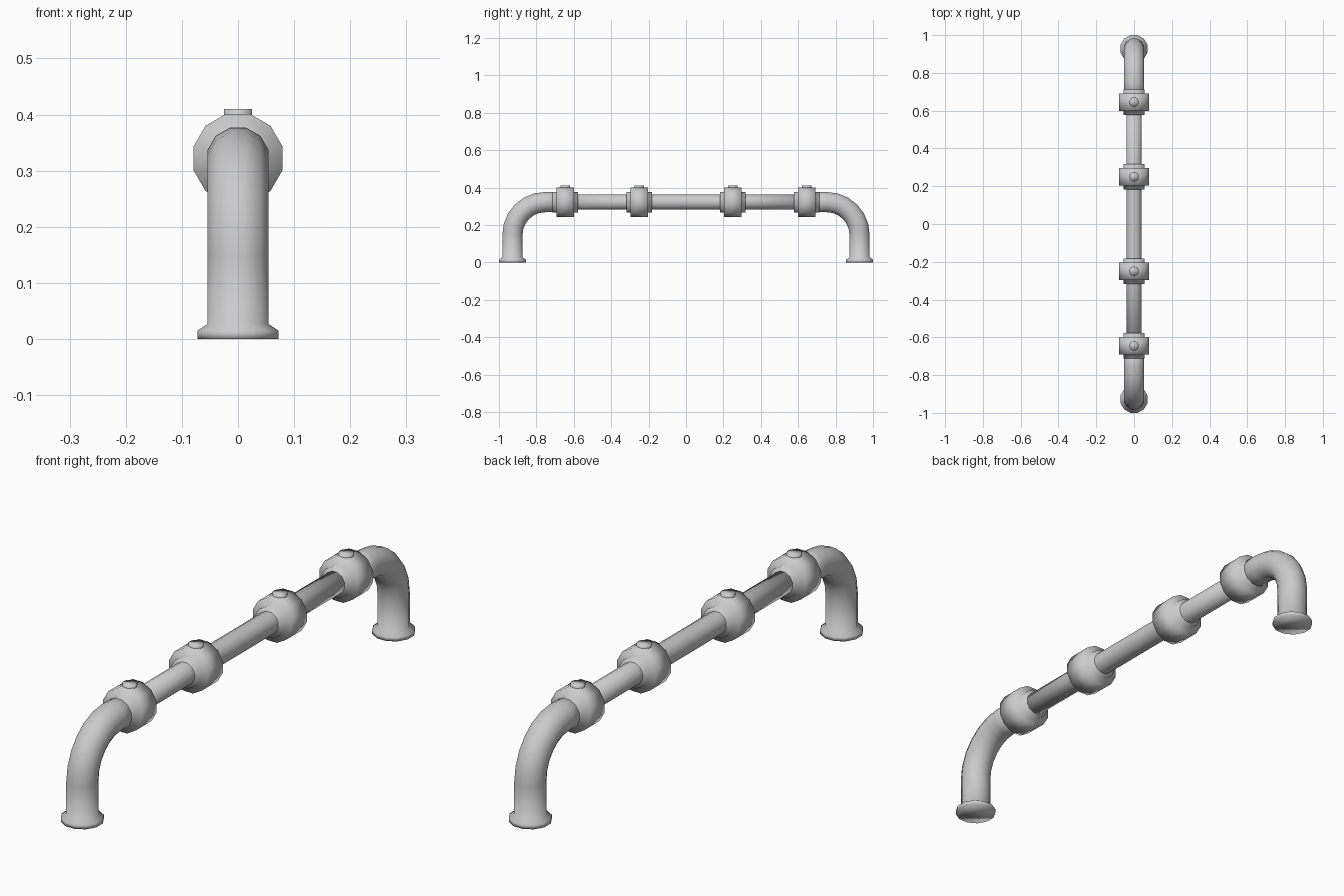
import bpy, bmesh
from math import sin, cos, pi, radians
from mathutils import Vector

if "Cube" in bpy.data.objects:
    bpy.data.objects.remove(bpy.data.objects["Cube"])

SIDES = 12
AXIS_Z = 0.322     # height of the horizontal rail
LEG_Y = 0.928      # leg centre distance
BEND = 0.175       # elbow centreline radius
PIPE_R = 0.056


def sweep(name, rings, sides=SIDES):
    """Loft rings of (y, z, tangent angle in the yz plane, radius) and cap both ends."""
    bm = bmesh.new()
    loops = []
    for y, z, ang, r in rings:
        n = Vector((0, -sin(ang), cos(ang)))
        c = Vector((0, y, z))
        loops.append([bm.verts.new(c + Vector((1, 0, 0)) * r * cos(a) + n * r * sin(a))
                      for a in (2 * pi * (i + 0.5) / sides for i in range(sides))])
    for a, b in zip(loops, loops[1:]):
        for i in range(sides):
            j = (i + 1) % sides
            bm.faces.new((a[i], a[j], b[j], b[i]))
    bm.faces.new(loops[0])
    bm.faces.new(loops[-1])
    bmesh.ops.recalc_face_normals(bm, faces=bm.faces)
    me = bpy.data.meshes.new(name)
    bm.to_mesh(me)
    bm.free()
    me.shade_smooth()
    ob = bpy.data.objects.new(name, me)
    bpy.context.collection.objects.link(ob)
    return ob


def elbow_leg(name, s):
    # flared foot, straight leg, quarter bend, run into the outer coupling
    up = pi / 2
    rings = [(-LEG_Y, 0, up, 0.0745), (-LEG_Y, 0.015, up, 0.0745), (-LEG_Y, 0.027, up, PIPE_R)]
    cy, cz = -LEG_Y + BEND, AXIS_Z - BEND
    for i in range(7):
        t = up * i / 6
        rings.append((cy - BEND * cos(t), cz + BEND * sin(t), up - t, PIPE_R))
    rings.append((-0.66, AXIS_Z, 0, PIPE_R))
    if s > 0:
        rings = [(-y, z, pi - a, r) for y, z, a, r in rings]
    return sweep(name, rings)


def coupling(name, y0):
    # stepped collar with a stud on top
    prof = [(-0.068, 0.0565), (-0.047, 0.0565), (-0.047, 0.082),
            (0.047, 0.082), (0.047, 0.0565), (0.068, 0.0565)]
    sweep(name, [(y0 + y, AXIS_Z, 0, r) for y, r in prof])
    sweep(name + "_stud", [(y0, 0.385, pi / 2, 0.026), (y0, 0.41, pi / 2, 0.026)])


for s, side in ((-1, "front"), (1, "back")):
    elbow_leg(side + "_leg", s)
    coupling(side + "_outer_coupling", 0.645 * s)
    coupling(side + "_inner_coupling", 0.25 * s)

# thinner pipe between the outer couplings
sweep("middle_rail", [(y, AXIS_Z, 0, 0.042) for y in (-0.645, -0.25, 0.25, 0.645)])
